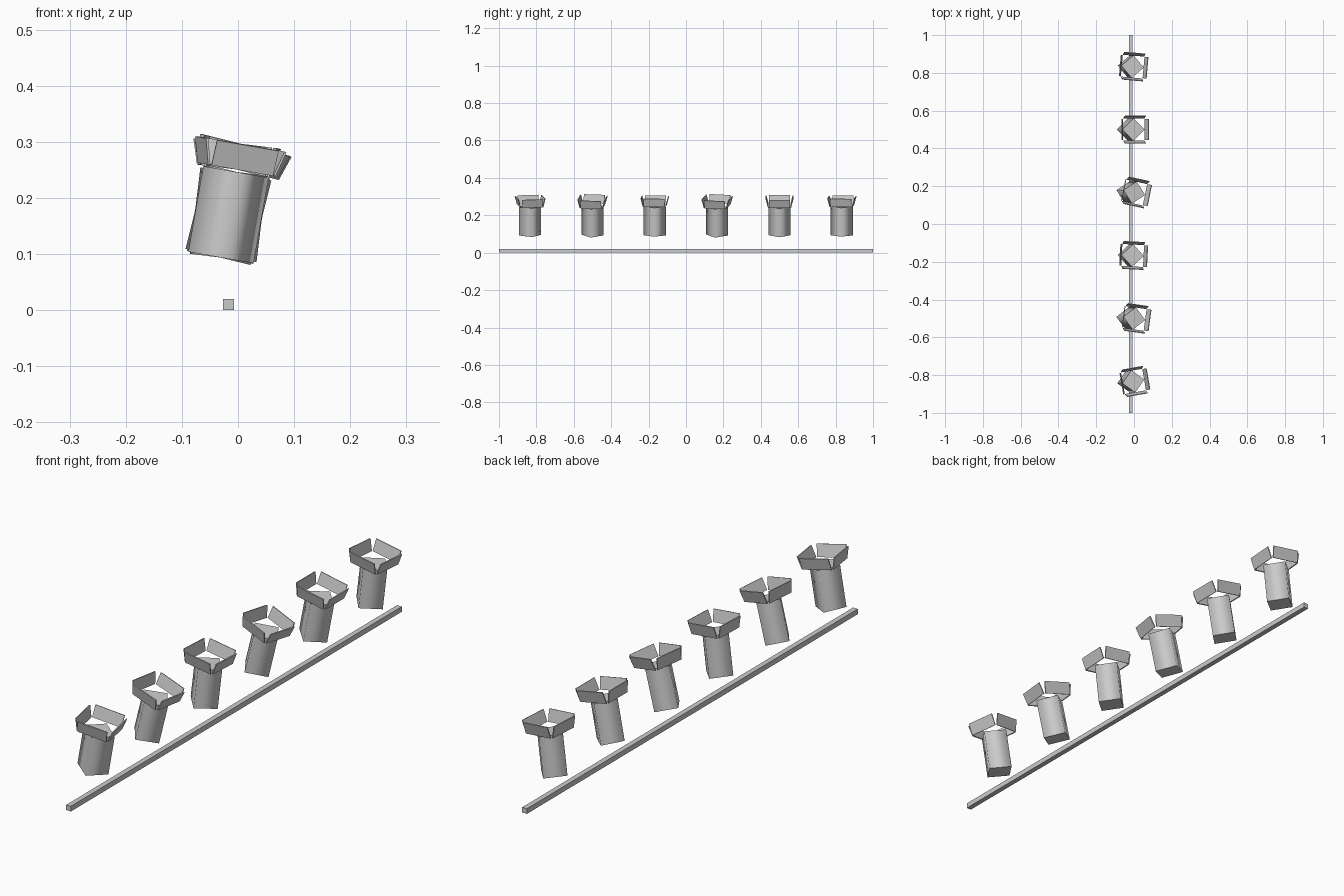
import bpy
from math import radians, cos, sin
from mathutils import Matrix

if "Cube" in bpy.data.objects:
    bpy.data.objects.remove(bpy.data.objects["Cube"])

BAR_X = -0.017


def box(name, size, matrix):
    bpy.ops.mesh.primitive_cube_add(size=1)
    ob = bpy.context.object
    ob.name = name
    ob.data.transform(Matrix.Diagonal((*size, 1)))
    ob.matrix_world = matrix
    return ob


def lamp(index, y, tilt, spin):
    # pose: lean about y, then turn about the can's own axis
    pose = (Matrix.Translation((BAR_X, y, 0.17))
            @ Matrix.Rotation(radians(tilt), 4, 'Y')
            @ Matrix.Rotation(radians(spin), 4, 'Z'))

    # four-sided can with smooth sides and flat caps
    bpy.ops.mesh.primitive_cylinder_add(vertices=4, radius=0.06, depth=0.155)
    can = bpy.context.object
    can.name = f"lamp_can_{index}"
    for p in can.data.polygons:
        p.use_smooth = abs(p.normal.z) < 0.5
    # sharp rims keep the caps flat
    verts = can.data.vertices
    sharp = can.data.attributes.new("sharp_edge", 'BOOLEAN', 'EDGE')
    for e in can.data.edges:
        a, b = e.vertices
        sharp.data[e.index].value = abs(verts[a].co.z - verts[b].co.z) < 0.01
    can.matrix_world = pose

    # four outward-leaning barn doors
    for k in range(4):
        door = (pose @ Matrix.Rotation(radians(90 * k), 4, 'Z')
                @ Matrix.Translation((0.066, 0, 0.105))
                @ Matrix.Rotation(radians(15), 4, 'Y'))
        box(f"barn_door_{index}_{k + 1}", (0.004, 0.113, 0.047), door)


# mounting bar
box("mounting_bar", (0.02, 2.0, 0.02), Matrix.Translation((BAR_X, 0, 0.01)))

# lamps: (tilt, spin) along the bar
poses = [(10, 10), (14, -8), (7, -3), (14, -12), (11, 0), (7, -5)]
for i, (tilt, spin) in enumerate(poses):
    lamp(i + 1, -5 / 6 + i / 3, tilt, spin)
